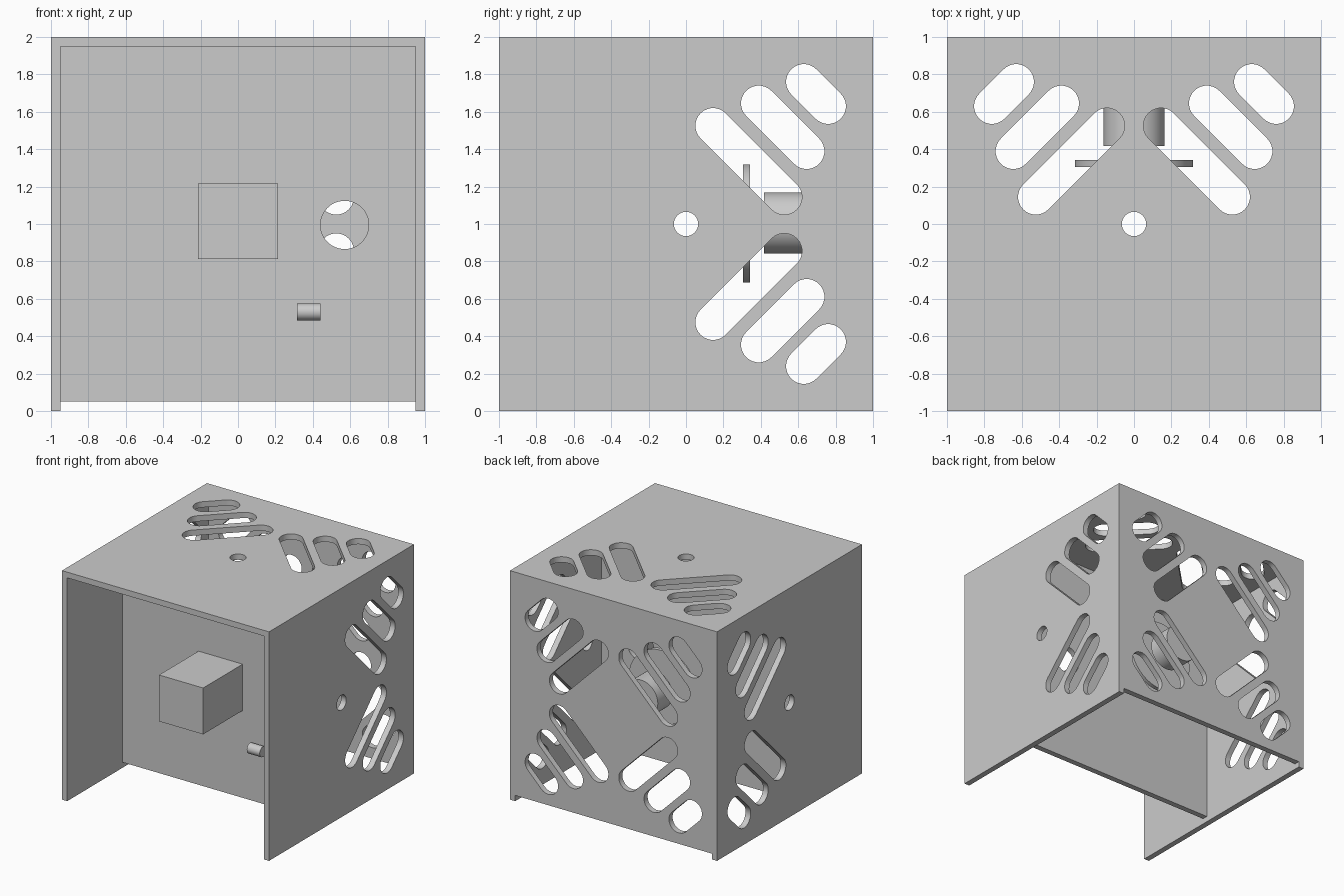
import bpy, bmesh
from math import pi, cos, sin, radians
from mathutils import Matrix, Vector

if "Cube" in bpy.data.objects:
    bpy.data.objects.remove(bpy.data.objects["Cube"])

T = 0.05          # wall thickness
SLOT_R = 0.095    # slot end radius
SLOTS = [(0.335, 0.19), (0.517, 0.128), (0.695, 0.065)]  # centre on diagonal, half length


def to_object(name, bm):
    bmesh.ops.recalc_face_normals(bm, faces=bm.faces)
    mesh = bpy.data.meshes.new(name)
    bm.to_mesh(mesh)
    bm.free()
    ob = bpy.data.objects.new(name, mesh)
    bpy.context.collection.objects.link(ob)
    return ob


def box(name, lo, hi):
    lo, hi = Vector(lo), Vector(hi)
    bm = bmesh.new()
    bmesh.ops.create_cube(bm, size=1, matrix=Matrix.Translation((lo + hi) / 2)
                          @ Matrix.Diagonal((*(hi - lo), 1)))
    return to_object(name, bm)


def cylinder(name, centre, r, length, axis, segments=48):
    rot = {'X': Matrix.Rotation(pi / 2, 4, 'Y'), 'Y': Matrix.Rotation(pi / 2, 4, 'X'),
           'Z': Matrix()}[axis]
    bm = bmesh.new()
    bmesh.ops.create_cone(bm, cap_ends=True, segments=segments, radius1=r, radius2=r,
                          depth=length, matrix=Matrix.Translation(centre) @ rot)
    return to_object(name, bm)


def cut(ob, cutter):
    cutter.hide_render = True
    mod = ob.modifiers.new("cut", 'BOOLEAN')
    mod.operation, mod.solver, mod.object = 'DIFFERENCE', 'EXACT', cutter
    bpy.context.view_layer.objects.active = ob
    bpy.ops.object.modifier_apply(modifier=mod.name)
    bpy.data.objects.remove(cutter)


def smooth(ob):
    bpy.ops.object.select_all(action='DESELECT')
    ob.select_set(True)
    bpy.context.view_layer.objects.active = ob
    bpy.ops.object.shade_smooth_by_angle(angle=radians(30))


def add_slots(bm, su, sv, place):
    """Three diagonal slots in the (su, sv) quadrant; place maps (u, v, depth) to 3D."""
    n = 14
    for c, h in SLOTS:
        pts = []
        for k, (u, v) in enumerate([(c - h, c + h), (c + h, c - h)]):
            for i in range(n + 1):
                a = pi / 4 + k * pi + pi * i / n
                pts.append((su * (u + SLOT_R * cos(a)), sv * (v + SLOT_R * sin(a))))
        face = bm.faces.new([bm.verts.new(place(u, v, -0.1)) for u, v in pts])
        ext = bmesh.ops.extrude_face_region(bm, geom=[face])
        step = Vector(place(0, 0, 0.1)) - Vector(place(0, 0, -0.1))
        bmesh.ops.translate(bm, vec=step,
                            verts=[g for g in ext['geom'] if isinstance(g, bmesh.types.BMVert)])


# Housing: open front and bottom, back wall stops just above the floor
housing = box("housing", (-1, -1, 0), (1, 1, 2))
cut(housing, box("cavity", (-1 + T, -1.2, -0.2), (1 - T, 1 - T, 2 - T)))
cut(housing, box("back_gap", (-1 + T, 0.8, -0.2), (1 - T, 1.2, T)))

# Ventilation slots on the top, both sides and the back
bm = bmesh.new()
for s in (-1, 1):
    add_slots(bm, s, 1, lambda u, v, d: (u, v, 2 + d))
    for side in (-1, 1):
        add_slots(bm, 1, s, lambda u, v, d: (side + d, u, 1 + v))
        add_slots(bm, s, side, lambda u, v, d: (u, 1 + d, 1 + v))
cut(housing, to_object("slot_cutter", bm))

# Round holes in the middle of the top and sides
cut(housing, cylinder("hole_top", (0, 0, 2), 0.065, 0.3, 'Z'))
for s in (-1, 1):
    cut(housing, cylinder("hole_side", (s, 0, 1), 0.065, 0.3, 'X'))
smooth(housing)

# Inner panel with a round opening
panel = box("inner_panel", (-1 + T, -0.24, T), (1 - T, -0.19, 2 - T))
cut(panel, cylinder("panel_hole", (0.57, -0.215, 0.995), 0.129, 0.3, 'Y'))
smooth(panel)

# Block and small roller on the front of the panel
box("front_block", (-0.213, -0.785, 0.812), (0.213, -0.24, 1.217))
smooth(cylinder("small_roller", (0.378, -0.285, 0.53), 0.045, 0.125, 'X'))

# Disc, drum and the short shaft joining them inside the housing
smooth(cylinder("rear_disc", (0, 0.323, 1.003), 0.316, 0.036, 'Y', 64))
smooth(cylinder("rear_shaft", (0, 0.38, 1.003), 0.03, 0.09, 'Y', 24))
smooth(cylinder("rear_drum", (0, 0.52, 1.005), 0.163, 0.204, 'Y', 64))
